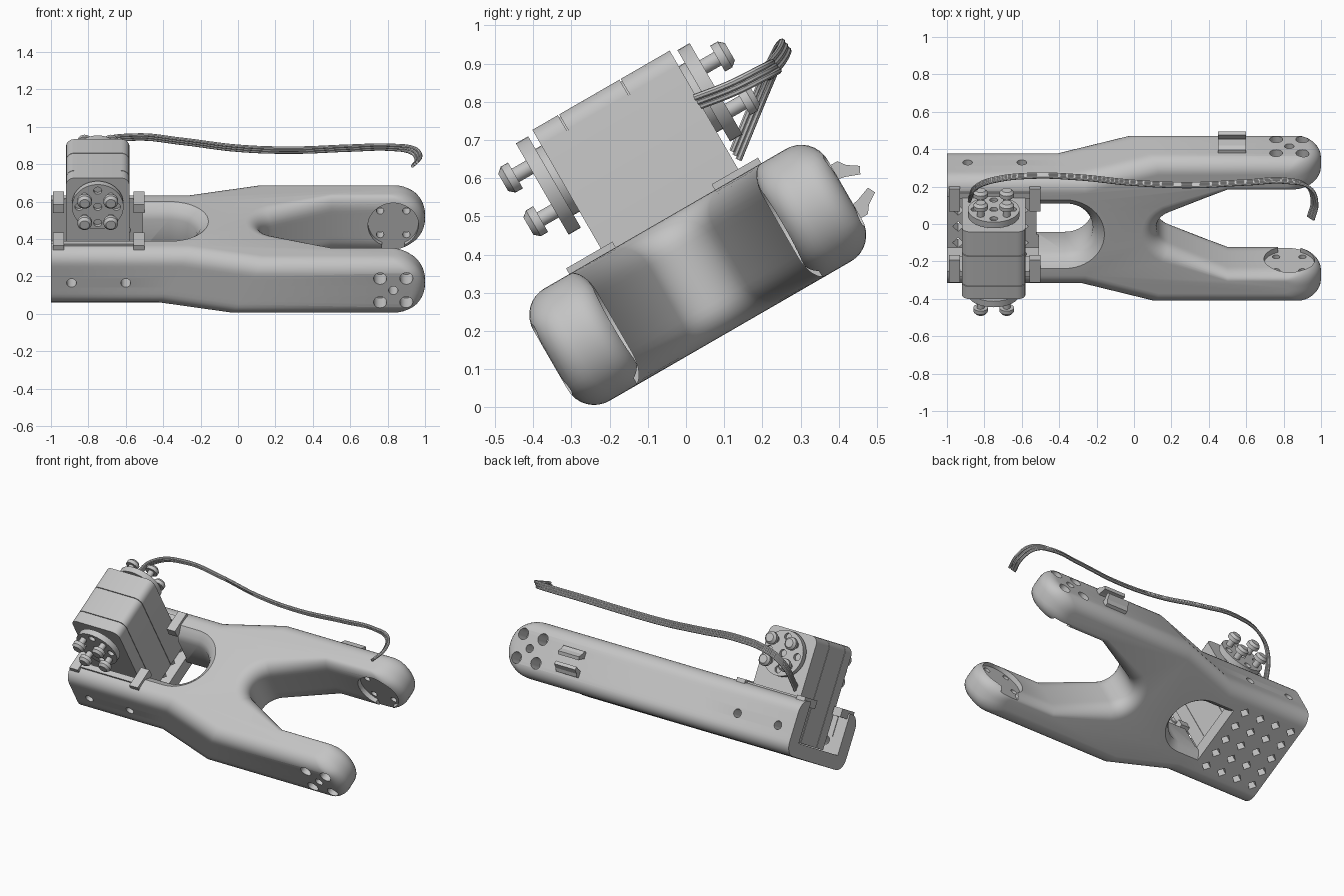
import bpy, bmesh
from math import sin, cos, pi, sqrt, radians
from mathutils import Matrix, Vector

cube = bpy.data.objects.get("Cube")
if cube:
    bpy.data.objects.remove(cube, do_unlink=True)

GREY = (0.55, 0.55, 0.55, 1)
mat = bpy.data.materials.new("plain grey")
mat.use_nodes = True
mat.diffuse_color = GREY
mat.node_tree.nodes["Principled BSDF"].inputs["Base Color"].default_value = GREY

# Everything but the cable is built lying flat, then tilted about x
TILT = Matrix.Rotation(radians(30), 4, 'X')
MID = 0.2       # arm centre line (local y)
CORE = 0.285    # arm mid height (local z)
HALF = 0.17     # arm half thickness
SERVO_X = -0.75
HORN_Z = 0.683
TIP_X = 0.83


def add_box(bm, lo, hi):
    lo, hi = Vector(lo), Vector(hi)
    m = Matrix.Translation((lo + hi) / 2) @ Matrix.Diagonal((hi - lo).to_4d())
    m[3][3] = 1
    bmesh.ops.create_cube(bm, size=1, matrix=m)


def add_rod(bm, x, z, y0, y1, r0, r1=None, seg=24):
    """Cylinder or cone along y, radius r0 at y0 and r1 at y1."""
    if r1 is None:
        r1 = r0
    if y0 < y1:
        y0, y1, r0, r1 = y1, y0, r1, r0
    m = Matrix.Translation((x, (y0 + y1) / 2, z)) @ Matrix.Rotation(pi / 2, 4, 'X')
    bmesh.ops.create_cone(bm, cap_ends=True, segments=seg, radius1=r0, radius2=r1,
                          depth=y0 - y1, matrix=m)


def loft(bm, rings):
    loops = [[bm.verts.new(p) for p in ring] for ring in rings]
    for a, b in zip(loops, loops[1:]):
        for i in range(len(a)):
            j = (i + 1) % len(a)
            bm.faces.new((a[i], a[j], b[j], b[i]))
    bm.faces.new(loops[0])
    bm.faces.new(loops[-1])


def arc(cx, cy, r, a0, a1, n):
    return [(cx + r * cos(radians(a0 + (a1 - a0) * i / n)),
             cy + r * sin(radians(a0 + (a1 - a0) * i / n))) for i in range(n + 1)]


def mirrored_ring(half, z):
    """Close a half outline ending on the centre line, at height z."""
    pts = half + [(x, -w) for x, w in reversed(half[:-1])]
    return [(x, w + MID, z) for x, w in pts]


def finish(name, bm, tilt=True):
    bmesh.ops.recalc_face_normals(bm, faces=bm.faces)
    me = bpy.data.meshes.new(name)
    bm.to_mesh(me)
    bm.free()
    ob = bpy.data.objects.new(name, me)
    bpy.context.collection.objects.link(ob)
    me.materials.append(mat)
    if tilt:
        ob.matrix_world = TILT
    return ob


def shade(ob):
    ob.data.shade_smooth()
    ob.data.set_sharp_from_angle(angle=radians(32))


def cut(ob, cutters):
    for c in cutters:
        c.hide_render = True
        mod = ob.modifiers.new(c.name, 'BOOLEAN')
        mod.operation, mod.solver, mod.object = 'DIFFERENCE', 'EXACT', c
        mod.use_self = True
    dg = bpy.context.evaluated_depsgraph_get()
    me = bpy.data.meshes.new_from_object(ob.evaluated_get(dg))
    ob.modifiers.clear()
    ob.data = me
    for c in cutters:
        bpy.data.objects.remove(c, do_unlink=True)


# Forked arm: outline stacked through the thickness, with rounded rims
def arm_half(z):
    t = (z - CORE) / HALF
    tip = TIP_X + HALF * sqrt(max(0, 1 - t * t))
    rim = 0.08
    d = max(0, abs(z - CORE) - (HALF - rim))
    e = rim - sqrt(max(0, rim * rim - d * d))
    s = 0.085 * (1 + t)
    n, h, g = 0.335 - e, 0.445 - e, 0.25 + e / 2
    r = min(0.07, (h - g) * 0.4)
    return ([(-1, n), (-0.43 + s, n), (-0.04 + s, h)]
            + arc(tip - r, h - r, r, 90, 0, 6) + arc(tip - r, g + r, r, 0, -90, 6)
            + [(0.5, g)] + arc(0.23, 0, 0.11 + e, 115, 180, 8))


bm = bmesh.new()
heights = [CORE + HALF * sin(pi * (i / 24 - 0.5)) for i in range(25)]
loft(bm, [mirrored_ring(arm_half(z), z) for z in heights])
arm = finish("forked_arm", bm)

# Servo pocket, open at the end
bm = bmesh.new()
add_box(bm, (-1.1, MID - 0.23, 0.2), (-0.51, MID + 0.23, 0.6))
pocket = finish("pocket_cutter", bm)

# Round ended slot with flared rims
bm = bmesh.new()
flare = [(0.1, 0.05), (0.135, 0.02), (0.17, 0), (0.38, 0), (0.42, 0.02), (0.445, 0.05), (0.47, 0.08)]
loft(bm, [mirrored_ring([(-0.52, 0.15 + e)] + arc(-0.37, 0, 0.15 + e, 90, 0, 12), z)
          for z, e in flare])
slot = finish("slot_cutter", bm)

# Screw holes on both sides, and diamond vents in the floor
holes, bores, recess = bmesh.new(), bmesh.new(), bmesh.new()
for s in (-1, 1):
    for dx in (-0.07, 0.07):
        for dz in (-0.073, 0.073):
            add_rod(holes, TIP_X + dx, CORE + dz, MID + s * 0.34, MID + s * 0.5, 0.035)
            add_rod(bores, TIP_X + dx, CORE + dz, MID + s * 0.2, MID + s * 0.36, 0.02, seg=16)
    add_rod(holes, TIP_X, CORE, MID + s * 0.3, MID + s * 0.5, 0.025)
    for x in (-0.89, -0.6):
        add_rod(holes, x, 0.268, MID + s * 0.2, MID + s * 0.4, 0.026)
    # Horn seats inside the fork
    add_rod(recess, TIP_X, CORE, MID + s * 0.2, MID + s * 0.28, 0.135, seg=40)
    add_box(recess, (0.77, min(MID + s * 0.2, MID + s * 0.28), 0.05),
            (0.89, max(MID + s * 0.2, MID + s * 0.28), CORE))
for i in range(4):
    for j in range(5):
        bmesh.ops.create_cone(holes, cap_ends=True, segments=4, radius1=0.03, radius2=0.03, depth=0.2,
                              matrix=Matrix.Translation((-0.94 + 0.115 * i, MID + 0.1 * (j - 2), 0.14)))
cut(arm, [pocket, slot, finish("hole_cutter", holes), finish("recess_cutter", recess),
          finish("bore_cutter", bores)])
shade(arm)

# Raised lips around the pocket
bm = bmesh.new()
for s in (-1, 1):
    for x0, x1 in ((-0.99, -0.93), (-0.56, -0.5)):
        a, b = sorted((MID + s * 0.15, MID + s * 0.29))
        add_box(bm, (x0, a, 0.42), (x1, b, 0.472))
    a, b = sorted((MID + s * 0.225, MID + s * 0.26))
    add_box(bm, (-0.93, a, 0.3), (-0.56, b, 0.465))
finish("pocket_lips", bm)

# Servo case in three slices, with slim seams
hw, c = 0.17, 0.045
profile = [(-hw, 0.205), (hw, 0.205)] + arc(hw - c, 0.83 - c, c, 0, 90, 4) + arc(c - hw, 0.83 - c, c, 90, 180, 4)


def servo_slice(name, y0, y1, k=1.0):
    bm = bmesh.new()
    loft(bm, [[(SERVO_X + x * k, y, 0.5 + (z - 0.5) * k) for x, z in profile] for y in (y0, y1)])
    shade(finish(name, bm))


servo_slice("servo_front_cover", 0.015, 0.092)
servo_slice("servo_middle", 0.096, 0.278)
servo_slice("servo_back_cover", 0.282, 0.43)
servo_slice("servo_core", 0.03, 0.42, 0.98)

# Horns with screws, front and back; y = face + side * distance
for name, s, face in (("front", -1, 0.015), ("back", 1, 0.43)):
    bm = bmesh.new()
    add_rod(bm, SERVO_X, HORN_Z, face - s * 0.005, face + s * 0.02, 0.1, seg=32)
    shade(finish(name + "_horn_hub", bm))
    bm = bmesh.new()
    add_rod(bm, SERVO_X, HORN_Z, face + s * 0.018, face + s * 0.055, 0.138, seg=40)
    horn = finish(name + "_horn", bm)
    bm = bmesh.new()
    for dx, dz in ((0, 0), (0.1, 0), (-0.1, 0), (0, 0.1), (0, -0.1)):
        add_rod(bm, SERVO_X + dx, HORN_Z + dz, face + s * 0.035, face + s * 0.08, 0.022, seg=16)
    cut(horn, [finish("horn_cutter", bm)])
    shade(horn)
    bm = bmesh.new()
    for dx in (-0.07, 0.07):
        for dz in (-0.066, 0.066):
            x, z = SERVO_X + dx, HORN_Z + dz
            add_rod(bm, x, z, face + s * 0.04, face + s * 0.1, 0.02, seg=16)
            add_rod(bm, x, z, face + s * 0.098, face + s * 0.12, 0.039)
            add_rod(bm, x, z, face + s * 0.12, face + s * 0.135, 0.039, 0.026)
    shade(finish(name + "_horn_screws", bm))

# Cable clip: two facing hooks on the back of the fork
for name, s, z0 in (("upper", -1, 0.36), ("lower", 1, 0.2)):
    hook = [(0.63, 0), (0.665, 0), (0.68, 0.02), (0.71, 0.04), (0.7, 0.06), (0.66, 0.045), (0.63, 0.04)]
    bm = bmesh.new()
    loft(bm, [[(x, y, z0 + s * dz) for y, dz in hook] for x in (0.45, 0.6)])
    finish(name + "_cable_hook", bm)

# Three strand cable
path = [(-0.88, 0.13, 0.66), (-0.84, 0.2, 0.83), (-0.75, 0.235, 0.91), (-0.55, 0.258, 0.945),
        (-0.3, 0.25, 0.922), (0, 0.22, 0.885), (0.3, 0.208, 0.875), (0.6, 0.222, 0.886),
        (0.82, 0.23, 0.89), (0.93, 0.2, 0.875), (0.965, 0.12, 0.835), (0.945, 0.03, 0.8)]
for k, name in zip((-1, 0, 1), ("lower", "middle", "upper")):
    cu = bpy.data.curves.new("strand", 'CURVE')
    cu.dimensions = '3D'
    cu.bevel_depth, cu.bevel_resolution, cu.resolution_u = 0.009, 2, 8
    cu.use_fill_caps = True
    sp = cu.splines.new('BEZIER')
    sp.bezier_points.add(len(path) - 1)
    for i, (bp, p) in enumerate(zip(sp.bezier_points, path)):
        bp.co = Vector(p) + k * Vector((0.012 if i > 8 else 0, -0.008, 0.011))
        bp.handle_left_type = bp.handle_right_type = 'AUTO'
    tmp = bpy.data.objects.new("strand", cu)
    bpy.context.collection.objects.link(tmp)
    dg = bpy.context.evaluated_depsgraph_get()
    me = bpy.data.meshes.new_from_object(tmp.evaluated_get(dg))
    bpy.data.objects.remove(tmp, do_unlink=True)
    strand = bpy.data.objects.new(name + "_cable_strand", me)
    bpy.context.collection.objects.link(strand)
    me.materials.clear()
    me.materials.append(mat)
    shade(strand)
